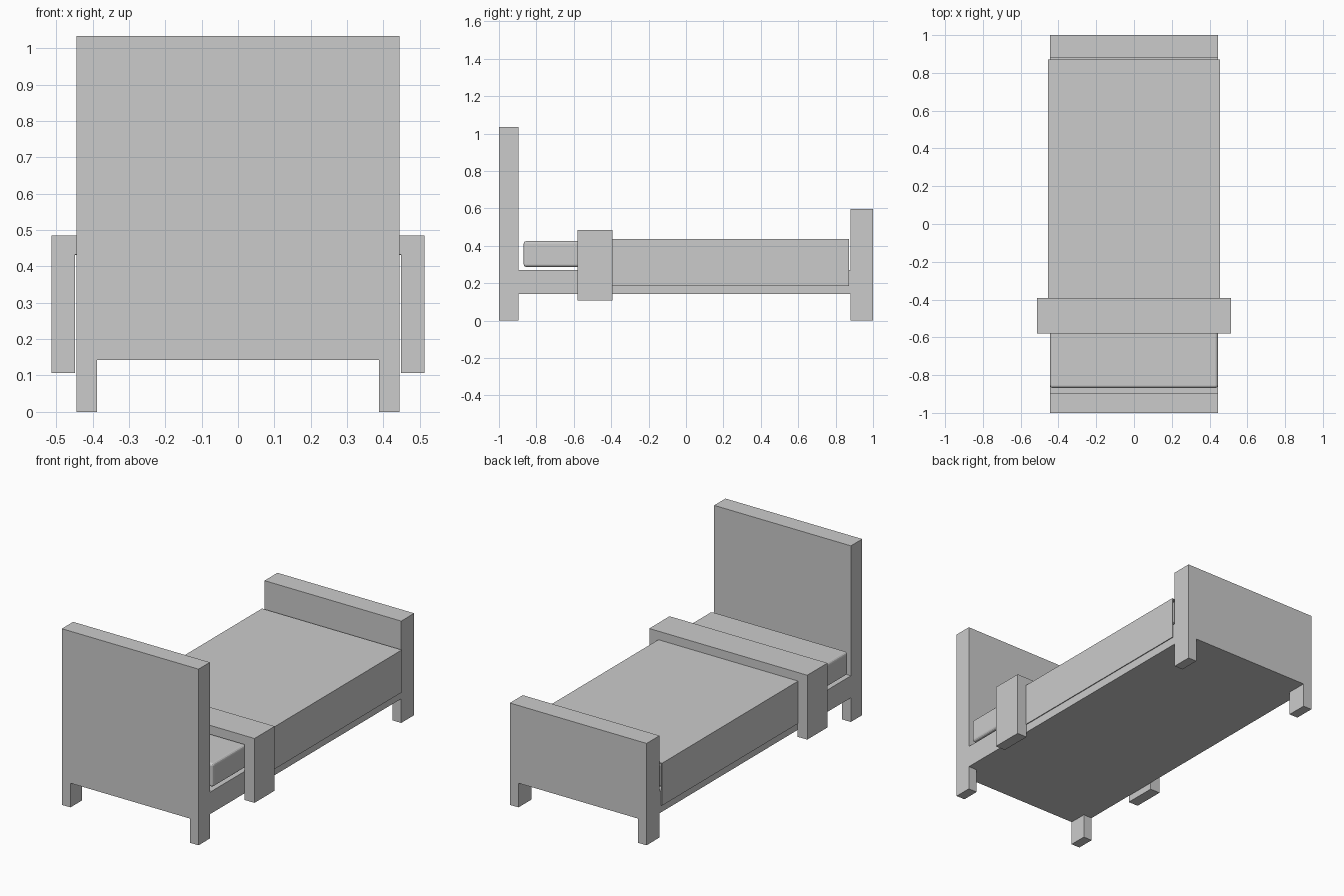
import bpy, bmesh
from mathutils import Vector

if "Cube" in bpy.data.objects:
    bpy.data.objects.remove(bpy.data.objects["Cube"])


def make_object(name, bm):
    bmesh.ops.recalc_face_normals(bm, faces=bm.faces)
    mesh = bpy.data.meshes.new(name)
    bm.to_mesh(mesh)
    bm.free()
    obj = bpy.data.objects.new(name, mesh)
    bpy.context.collection.objects.link(obj)
    return obj


def extrude(name, points, direction):
    """Extrude a closed outline of 3D points along a direction."""
    bm = bmesh.new()
    face = bm.faces.new([bm.verts.new(p) for p in points])
    res = bmesh.ops.extrude_face_region(bm, geom=[face], use_keep_orig=True)
    verts = [g for g in res["geom"] if isinstance(g, bmesh.types.BMVert)]
    bmesh.ops.translate(bm, verts=verts, vec=Vector(direction))
    return make_object(name, bm)


def box(name, x0, x1, y0, y1, z0, z1):
    outline = [(x0, y0, z0), (x1, y0, z0), (x1, y1, z0), (x0, y1, z0)]
    return extrude(name, outline, (0, 0, z1 - z0))


def cover(name, inner_x, outer_x, inner_z, outer_z, hem_z, y0, y1):
    """Draped sheet: upside-down U section running along y."""
    half = [(outer_x, outer_z), (outer_x, hem_z), (inner_x, hem_z), (inner_x, inner_z)]
    section = half + [(-x, z) for x, z in reversed(half)]
    return extrude(name, [(x, y0, z) for x, z in section], (0, y1 - y0, 0))


W = 0.444                       # half width of the frame
HEAD, FOOT = -0.895, 0.88       # inner faces of the end boards
RAIL_Z, DECK_Z = 0.142, 0.271

# Frame: headboard, deck and footboard in one side profile
side = [(-1, RAIL_Z), (1, RAIL_Z), (1, 0.598), (FOOT, 0.598), (FOOT, DECK_Z),
        (HEAD, DECK_Z), (HEAD, 1.034), (-1, 1.034)]
extrude("bed_frame", [(-W, y, z) for y, z in side], (2 * W, 0, 0))

# Legs, mirrored left and right
for name, y0, y1 in (("head_legs", -1, HEAD), ("foot_legs", FOOT, 1)):
    leg = box(name, 0.388, W, y0, y1, 0, RAIL_Z)
    leg.modifiers.new("mirror", "MIRROR")

# Mattress with softened edges
mattress = box("mattress", -W, W, -0.868, 0.868, 0.287, 0.425)
bevel = mattress.modifiers.new("bevel", "BEVEL")
bevel.width = 0.014
bevel.segments = 3

# Thin blanket and its thick turned-down fold
cover("blanket", 0.449, 0.454, 0.431, 0.435, 0.186, -0.392, 0.871)
cover("blanket_fold", 0.449, 0.513, 0.432, 0.485, 0.107, -0.58, -0.392)
